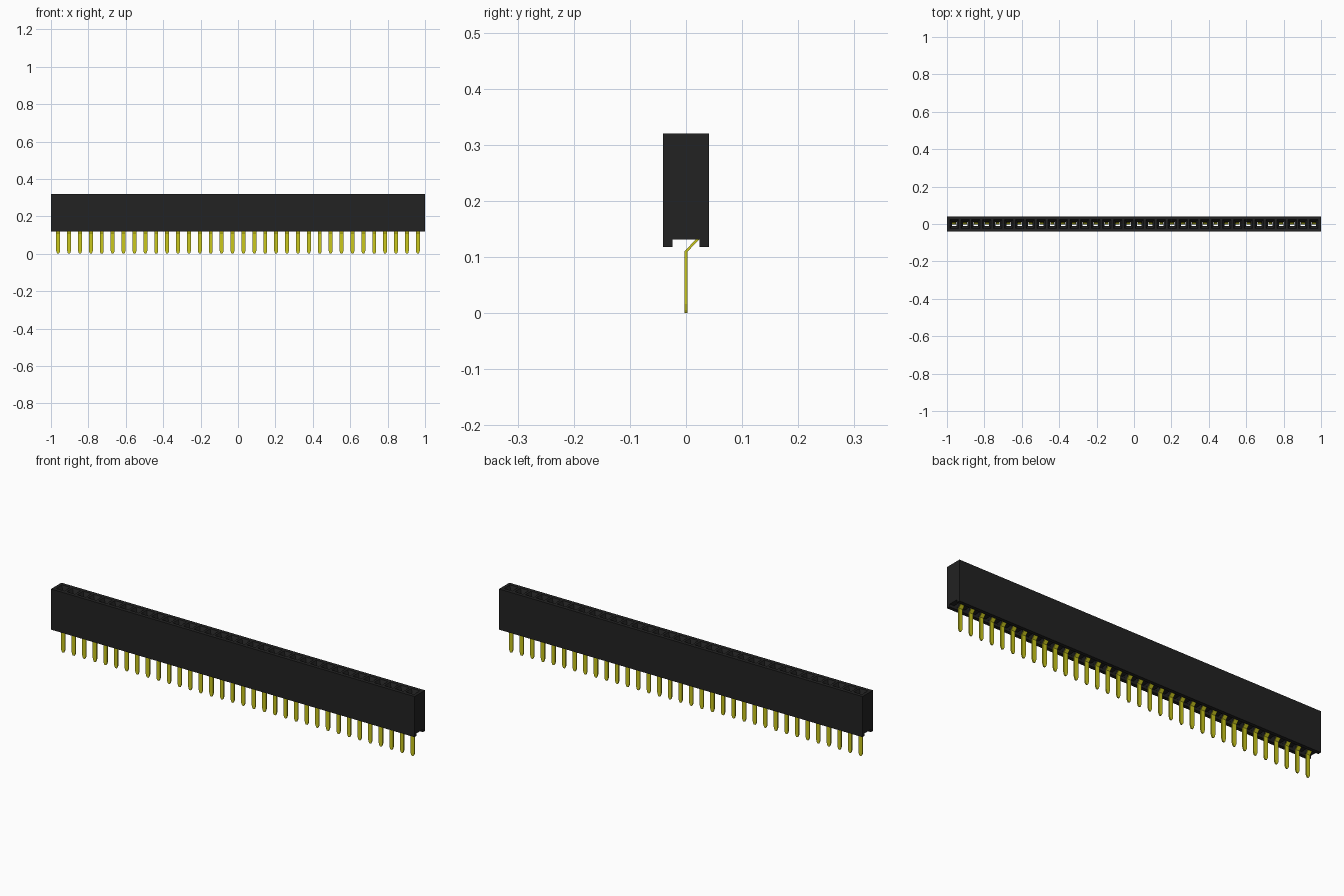
import bpy, bmesh

cube = bpy.data.objects.get("Cube")
if cube:
    bpy.data.objects.remove(cube, do_unlink=True)

COUNT = 34
FIRST = -0.9615
PITCH = -2 * FIRST / (COUNT - 1)
XS = [FIRST + i * PITCH for i in range(COUNT)]


def material(name, color):
    m = bpy.data.materials.new(name)
    m.use_nodes = True
    m.diffuse_color = color
    m.node_tree.nodes["Principled BSDF"].inputs["Base Color"].default_value = color
    return m


def make_object(name, bm, mat):
    bmesh.ops.recalc_face_normals(bm, faces=bm.faces)
    mesh = bpy.data.meshes.new(name)
    bm.to_mesh(mesh)
    bm.free()
    mesh.materials.append(mat)
    ob = bpy.data.objects.new(name, mesh)
    bpy.context.collection.objects.link(ob)
    return ob


def loft(bm, rings):
    """Skin a closed tube through equal-sized rings of points."""
    loops = [[bm.verts.new(p) for p in ring] for ring in rings]
    n = len(loops[0])
    for a, b in zip(loops, loops[1:]):
        for i in range(n):
            j = (i + 1) % n
            bm.faces.new((a[i], a[j], b[j], b[i]))
    bm.faces.new(loops[0])
    bm.faces.new(loops[-1])


def rect(x, y0, y1, z, w):
    return [(x - w, y0, z), (x + w, y0, z), (x + w, y1, z), (x - w, y1, z)]


black = material("black plastic", (0.016, 0.016, 0.016, 1))
gold = material("yellow metal", (0.6, 0.58, 0.012, 1))

# Housing: grooved cross-section swept along x
TOP, BOTTOM, GROOVE, D, G = 0.32, 0.118, 0.131, 0.041, 0.024
profile = [(-D, BOTTOM), (-G, BOTTOM), (-G, GROOVE), (G, GROOVE),
           (G, BOTTOM), (D, BOTTOM), (D, TOP), (-D, TOP)]
bm = bmesh.new()
loft(bm, [[(x, y, z) for y, z in profile] for x in (-1, 1)])
housing = make_object("housing", bm, black)

# Sockets: funnel mouth, narrow throat, then a wider contact chamber
bm = bmesh.new()
for x in XS:
    loft(bm, [rect(x, -h, h, z, w) for z, w, h in (
        (GROOVE - 0.005, 0.014, 0.0235), (0.285, 0.014, 0.0235),
        (0.288, 0.012, 0.012), (0.3, 0.012, 0.012), (TOP + 0.002, 0.024, 0.024))])
cutter = make_object("socket_cutter", bm, black)
cutter.hide_render = True
mod = housing.modifiers.new("sockets", 'BOOLEAN')
mod.operation = 'DIFFERENCE'
mod.solver = 'EXACT'
mod.object = cutter
bpy.context.view_layer.objects.active = housing
bpy.ops.object.modifier_apply(modifier=mod.name)
bpy.data.objects.remove(cutter, do_unlink=True)

# Contacts: flat pin with tapered tip, cranked to the back, sprung inside
W, T = 0.0105, 0.003
path = [(0, 0, 0.004), (0, 0.006, 0.0075), (0, 0.016, W), (0, 0.11, W),
        (0.02, 0.131, W), (0.02, 0.2, W), (0.009, 0.26, W), (0.014, 0.28, W)]
for i, x in enumerate(XS):
    bm = bmesh.new()
    loft(bm, [rect(x, y - T, y + T, z, w) for y, z, w in path])
    make_object(f"contact_pin_{i + 1}", bm, gold)
